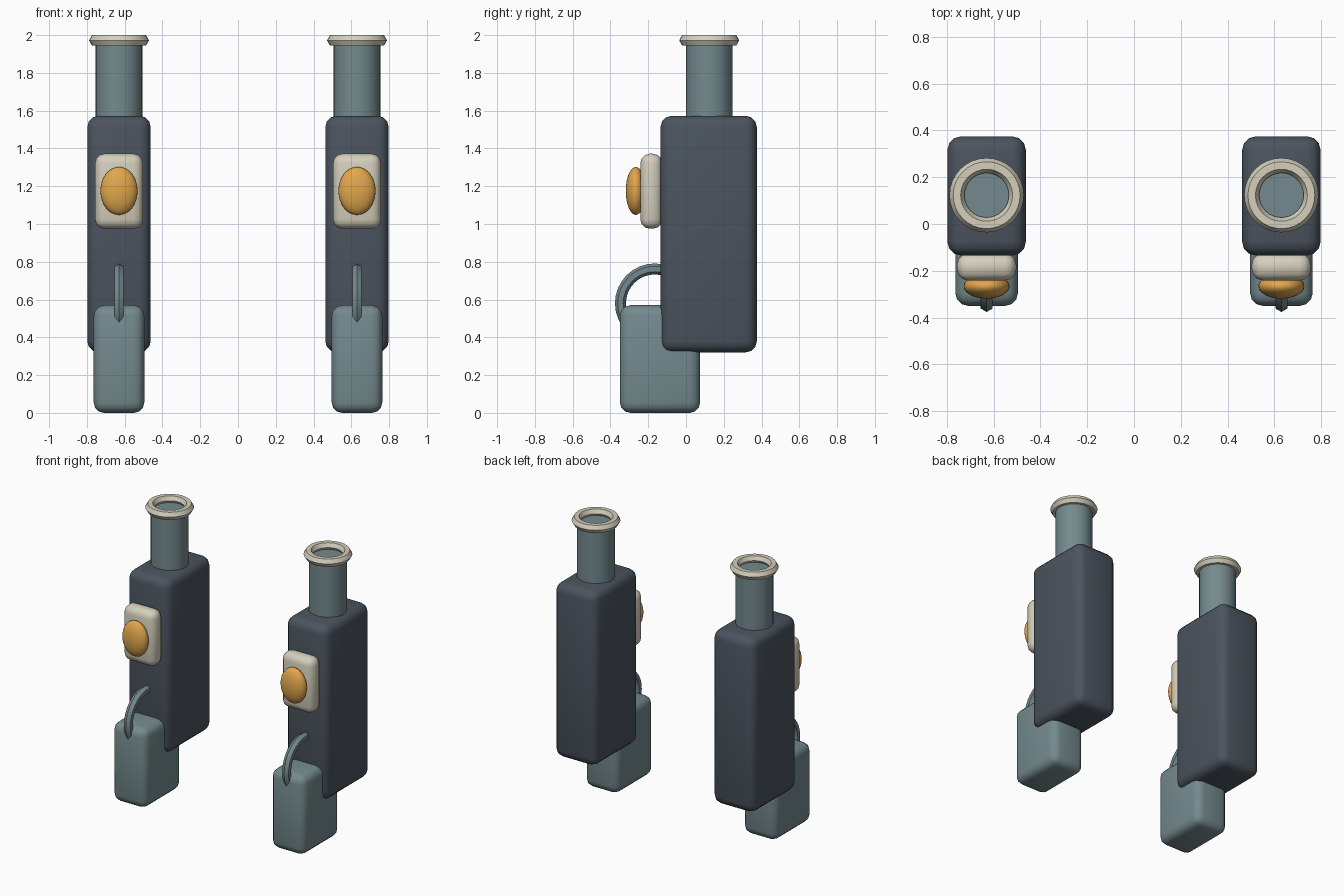
import bpy
import math

if "Cube" in bpy.data.objects:
    bpy.data.objects.remove(bpy.data.objects["Cube"])


def material(name, rgb):
    m = bpy.data.materials.new(name)
    m.diffuse_color = (*rgb, 1)
    m.use_nodes = True
    m.node_tree.nodes["Principled BSDF"].inputs["Base Color"].default_value = m.diffuse_color
    return m


SLATE = material("dark slate", (0.070, 0.088, 0.112))
TEAL = material("grey teal", (0.175, 0.255, 0.270))
CREAM = material("cream", (0.660, 0.620, 0.500))
AMBER = material("amber", (0.750, 0.385, 0.075))


def finish(name, mat, angle=30):
    ob = bpy.context.object
    ob.name = name
    ob.data.materials.append(mat)
    bpy.ops.object.shade_smooth_by_angle(angle=math.radians(angle))
    return ob


def rounded_box(name, mat, lo, hi, bevel):
    """Box between two corners with all edges rounded."""
    bpy.ops.mesh.primitive_cube_add(size=1, location=[(a + b) / 2 for a, b in zip(lo, hi)])
    ob = bpy.context.object
    ob.scale = [b - a for a, b in zip(lo, hi)]
    bpy.ops.object.transform_apply(location=False, rotation=False, scale=True)
    mod = ob.modifiers.new("rounding", "BEVEL")
    mod.width = bevel
    mod.segments = 3
    bpy.ops.object.modifier_apply(modifier=mod.name)
    return finish(name, mat, 35)


for side, x in (("left", -0.63), ("right", 0.63)):
    # tall main housing
    rounded_box(f"{side}_housing", SLATE, (x - 0.168, -0.135, 0.32), (x + 0.168, 0.375, 1.573), 0.06)

    # lower block at the front
    rounded_box(f"{side}_lower_block", TEAL, (x - 0.134, -0.35, 0.0), (x + 0.134, 0.075, 0.57), 0.055)

    # front panel with an oval lamp
    rounded_box(f"{side}_panel", CREAM, (x - 0.127, -0.242, 0.975), (x + 0.127, -0.125, 1.372), 0.05)
    bpy.ops.mesh.primitive_uv_sphere_add(segments=32, ring_count=16, radius=1, location=(x, -0.266, 1.175))
    bpy.context.object.scale = (0.098, 0.053, 0.127)
    finish(f"{side}_lamp", AMBER, 60)

    # curved handle, its ends sunk into the block and housing
    bpy.ops.mesh.primitive_torus_add(major_radius=0.182, minor_radius=0.029, major_segments=32,
                                     minor_segments=6, location=(x, -0.165, 0.58),
                                     rotation=(0, math.pi / 2, 0))
    finish(f"{side}_handle", TEAL)

    # neck and its rim
    bpy.ops.mesh.primitive_cylinder_add(vertices=32, radius=0.124, depth=0.455, location=(x, 0.123, 1.7275))
    finish(f"{side}_neck", TEAL)
    bpy.ops.mesh.primitive_torus_add(major_radius=0.127, minor_radius=0.032, major_segments=32,
                                     minor_segments=6, location=(x, 0.123, 1.9723))
    finish(f"{side}_rim", CREAM)
